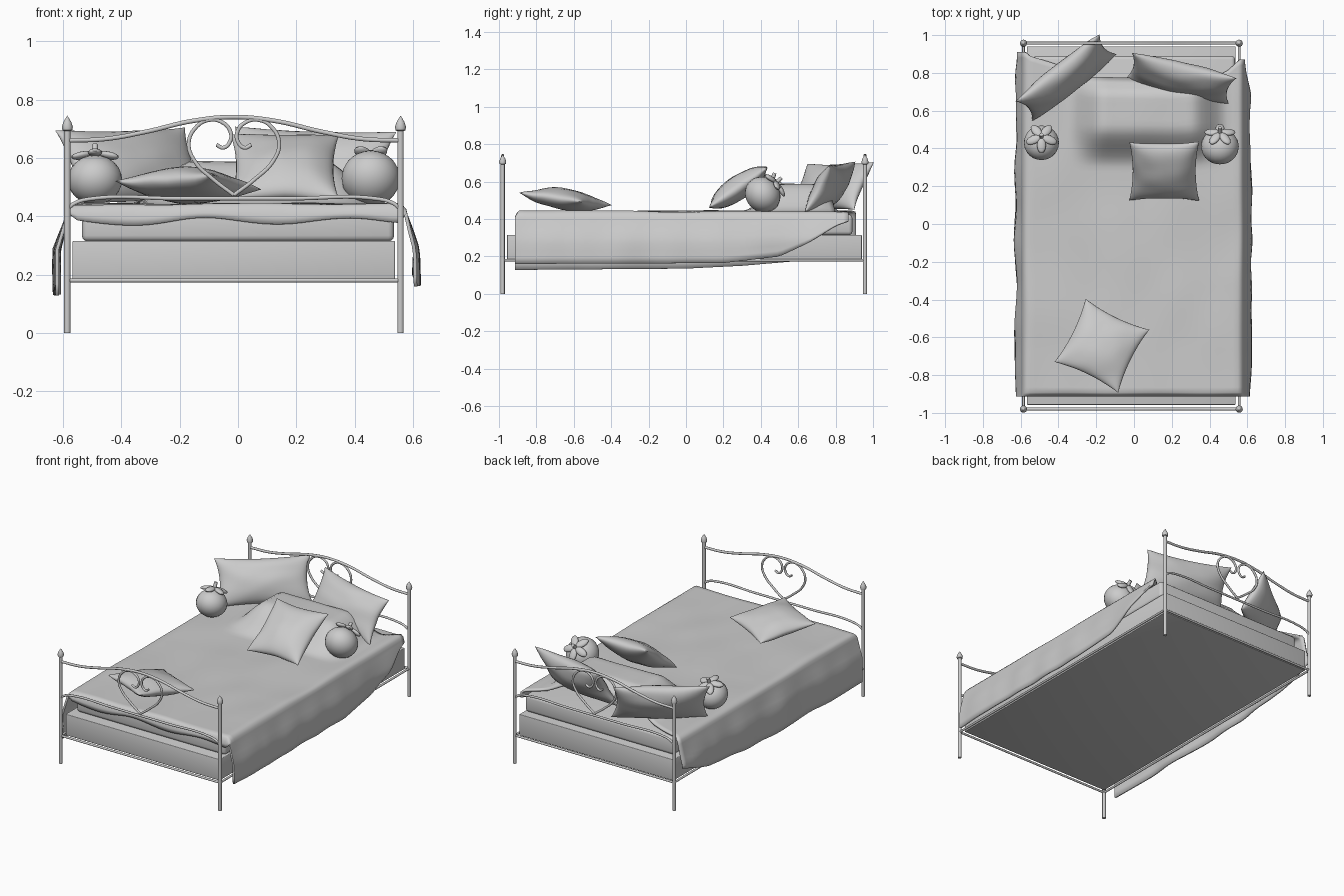
import bpy, bmesh, math
from math import sin, cos, pi, radians
from mathutils import Matrix, Vector, noise

if "Cube" in bpy.data.objects:
    bpy.data.objects.remove(bpy.data.objects["Cube"])

CX = -0.014          # frame centre in x
HALF = 0.571         # post spacing
ENDS = {"foot": -0.98, "head": 0.957}


def finish(name, bm, angle=40):
    bmesh.ops.recalc_face_normals(bm, faces=bm.faces)
    me = bpy.data.meshes.new(name)
    bm.to_mesh(me)
    bm.free()
    ob = bpy.data.objects.new(name, me)
    bpy.context.collection.objects.link(ob)
    bpy.ops.object.select_all(action='DESELECT')
    ob.select_set(True)
    bpy.context.view_layer.objects.active = ob
    bpy.ops.object.shade_smooth_by_angle(angle=radians(angle))
    return ob


def box(name, lo, hi, bevel):
    bm = bmesh.new()
    lo, hi = Vector(lo), Vector(hi)
    bmesh.ops.create_cube(bm, size=1, matrix=Matrix.Translation((lo + hi) / 2) @ Matrix.Diagonal((*(hi - lo), 1)))
    bmesh.ops.bevel(bm, geom=bm.edges[:], offset=bevel, segments=3, affect='EDGES', profile=0.5)
    return finish(name, bm)


def tube(name, pts, r):
    cu = bpy.data.curves.new(name, 'CURVE')
    cu.dimensions = '3D'
    cu.bevel_depth, cu.bevel_resolution, cu.resolution_u = r, 3, 8
    cu.use_fill_caps = True
    sp = cu.splines.new('BEZIER')
    sp.bezier_points.add(len(pts) - 1)
    for bp, p in zip(sp.bezier_points, pts):
        bp.co = p
        bp.handle_left_type = bp.handle_right_type = 'AUTO'
    ob = bpy.data.objects.new(name, cu)
    bpy.context.collection.objects.link(ob)
    bpy.ops.object.select_all(action='DESELECT')
    ob.select_set(True)
    bpy.context.view_layer.objects.active = ob
    bpy.ops.object.convert(target='MESH')
    return ob


def lathe(name, profile, loc, n=16):
    bm = bmesh.new()
    vs = [bm.verts.new((r, 0, z)) for r, z in profile]
    es = [bm.edges.new(p) for p in zip(vs, vs[1:])]
    bmesh.ops.spin(bm, geom=vs + es, cent=(0, 0, 0), axis=(0, 0, 1), angle=2 * pi, steps=n)
    bmesh.ops.remove_doubles(bm, verts=bm.verts, dist=1e-5)
    bmesh.ops.translate(bm, vec=loc, verts=bm.verts)
    return finish(name, bm)


# bed ends: posts with finials, arched rail, lower rail and heart
POST = [(0, 0), (.011, 0), (.011, .692), (.017, .695), (.019, .706), (.014, .722), (.006, .736), (0, .745)]
ARCH = [(HALF, .66), (.44, .665), (.3, .69), (.14, .727), (0, .74)]
LOWER = [(HALF, .425), (.545, .445), (.49, .46), (.2, .461), (0, .461)]
HEART = [(0, .473), (.07, .526), (.135, .59), (.155, .65), (.13, .705), (.085, .73), (.04, .722),
         (.012, .69), (.014, .655), (.036, .635), (.06, .645)]
for end, y in ENDS.items():
    for side in (-1, 1):
        lathe(f"{end}_post", POST, (CX + side * HALF, y, 0))
        tube(f"{end}_heart_half", [(CX + side * x, y, z) for x, z in HEART], .007)
    for name, prof, r in (("arch_rail", ARCH, .008), ("lower_rail", LOWER, .007)):
        full = [(-x, z) for x, z in prof] + prof[-2::-1]
        tube(f"{end}_{name}", [(CX + x, y, z) for x, z in full], r)
    tube(f"{end}_bottom_rail", [(CX - HALF, y, .18), (CX + HALF, y, .18)], .007)
for side in (-1, 1):
    x = CX + side * HALF
    tube("side_rail", [(x, ENDS["foot"], .18), (x, ENDS["head"], .18)], .007)

# bed base and mattress
box("bed_base", (-.567, -.957, .178), (.538, .94, .315), .004)
box("mattress", (-.535, -.895, .314), (.535, .89, .425), .02)


def lerp_table(t, table):
    for (a, va), (b, vb) in zip(table, table[1:]):
        if t <= b:
            return va + (vb - va) * max(0, (t - a) / (b - a))
    return table[-1][1]


def smooth(a, b, t):
    t = max(0, min(1, (t - a) / (b - a)))
    return t * t * (3 - 2 * t)


# blanket: draped sheet with a bulge over a hidden pillow
HEAD_EDGE = [(-.62, .91), (-.42, .85), (-.25, .78), (.2, .77), (.48, .80), (.56, .87)]
HEM = {-1: [(-.91, .128), (0, .135), (.3, .15), (.65, .18), (.91, .26)],
       1: [(-.91, .16), (.2, .165), (.5, .20), (.65, .27), (.8, .365), (.87, .39)]}


def blanket_point(s, y):
    """s in [-1,1] is the top; beyond that the sheet rounds over and hangs."""
    side = -1 if s < 0 else 1
    q = max(0, abs(s) - 1)
    n = noise.noise(Vector((s * 2.5, y * 3, 1.7)))
    x, z = s * .55, .442 + .008 * n
    if q > 0:
        a = min(q / .3, 1) * pi / 2
        x, z = .55 + .035 * sin(a), .442 - .035 * (1 - cos(a)) + .008 * n * (1 - min(q / .3, 1))
        if q > .3:
            h = (q - .3) / .7
            hem = lerp_table(y, HEM[side])
            d = (z - hem) * h
            z -= d
            x += .038 * min(1, d / .12) + .014 * min(1, d / .1) * noise.noise(Vector((side * 9, y * 5, z * 3)))
        x = side * x - .004
    bump = smooth(-.36, -.15, x) * (1 - smooth(.3, .5, x)) * smooth(.3, .52, y) * (1 - .6 * smooth(.68, .80, y))
    return Vector((x, y, z + .145 * bump))


cols = [-2 + .1 * i for i in range(10)] + [-1 + i / 20 for i in range(41)] + [1.1 + .1 * i for i in range(10)]
bm = bmesh.new()
rows = []
for j in range(-4, 61):
    row = []
    for s in cols:
        xe = .55 * max(-1.13, min(1.05, s))
        v = max(j, 0) / 60
        p = blanket_point(s, -.893 + v * (lerp_table(xe, HEAD_EDGE) + .893))
        if j < 0:                                  # front flap
            k = -j / 4
            top = 1 - smooth(.98, 1.3, abs(s))
            p.y -= .018 * min(1, k * 1.6) + .003 * k
            p.z -= top * (.06 + .012 * sin(s * 7)) * k ** 1.5
        row.append(bm.verts.new(p))
    rows.append(row)
for r0, r1 in zip(rows, rows[1:]):
    for i in range(len(cols) - 1):
        bm.faces.new((r0[i], r0[i + 1], r1[i + 1], r1[i]))
blanket = finish("blanket", bm, 60)
mod = blanket.modifiers.new("thickness", 'SOLIDIFY')
mod.thickness, mod.offset = .012, -1


# pillows: two domed grids sewn at a pinched seam
def pillow(name, centre, right, up, w, h, t, n=20):
    r = Vector(right).normalized()
    nrm = r.cross(Vector(up)).normalized()
    u = nrm.cross(r)
    bm = bmesh.new()
    for sgn in (-1, 1):
        g = []
        for j in range(n + 1):
            b = sin((j / n - .5) * pi)
            line = []
            for i in range(n + 1):
                a = sin((i / n - .5) * pi)
                e = max(0, (1 - a * a) * (1 - b * b))
                wob = .006 * noise.noise(Vector((a * 2, b * 2, centre[0] * 9)))
                px = a * w / 2 * (1 - .10 * (1 - b * b))
                py = b * h / 2 * (1 - .10 * (1 - a * a))
                pz = sgn * t / 2 * e ** .5 + wob
                line.append(bm.verts.new(Vector(centre) + r * px + u * py + nrm * pz))
            g.append(line)
        for j in range(n):
            for i in range(n):
                bm.faces.new((g[j][i], g[j][i + 1], g[j + 1][i + 1], g[j + 1][i]))
    bmesh.ops.remove_doubles(bm, verts=bm.verts, dist=1e-5)
    return finish(name, bm, 60)


pillow("left_head_pillow", (-.36, .775, .572), (.44, .35, .01), (-.08, .105, .24), .57, .29, .14)
pillow("right_head_pillow", (.245, .77, .572), (.55, -.13, -.02), (.025, .135, .24), .57, .29, .14)
pillow("square_pillow", (.16, .28, .568), (1, 0, 0), (0, .3, .21), .37, .38, .13)
pillow("foot_pillow", (-.17, -.645, .505), (.33, -.16, .02), (.15, .34, -.05), .375, .375, .115)
pillow("covered_pillow", (.07, .6, .5), (1, 0, 0), (0, 1, 0), .5, .3, .12)


# round plush fruits with leaf crown and stem
def fruit(name, loc, radius, tilt, turn):
    bm = bmesh.new()
    bmesh.ops.create_uvsphere(bm, u_segments=24, v_segments=14, radius=1,
                              matrix=Matrix.Diagonal((radius, radius, radius * .9, 1)))
    for k in range(5):
        m = (Matrix.Rotation(turn + k * 2 * pi / 5, 4, 'Z') @ Matrix.Translation((.045, 0, radius * .9))
             @ Matrix.Rotation(radians(14), 4, 'Y') @ Matrix.Diagonal((.042, .024, .013, 1)))
        bmesh.ops.create_uvsphere(bm, u_segments=12, v_segments=8, radius=1, matrix=m)
    bmesh.ops.create_cone(bm, cap_ends=True, segments=12, radius1=.012, radius2=.01, depth=.05,
                          matrix=Matrix.Translation((0, 0, radius * .9 + .02)))
    bmesh.ops.transform(bm, matrix=Matrix.Translation(loc) @ Matrix.Rotation(-tilt, 4, 'X'), verts=bm.verts)
    return finish(name, bm, 50)


fruit("left_plush_fruit", (-.49, .43, .525), .093, radians(20), -pi / 2)
fruit("right_plush_fruit", (.455, .41, .53), .1, radians(48), pi / 2)
